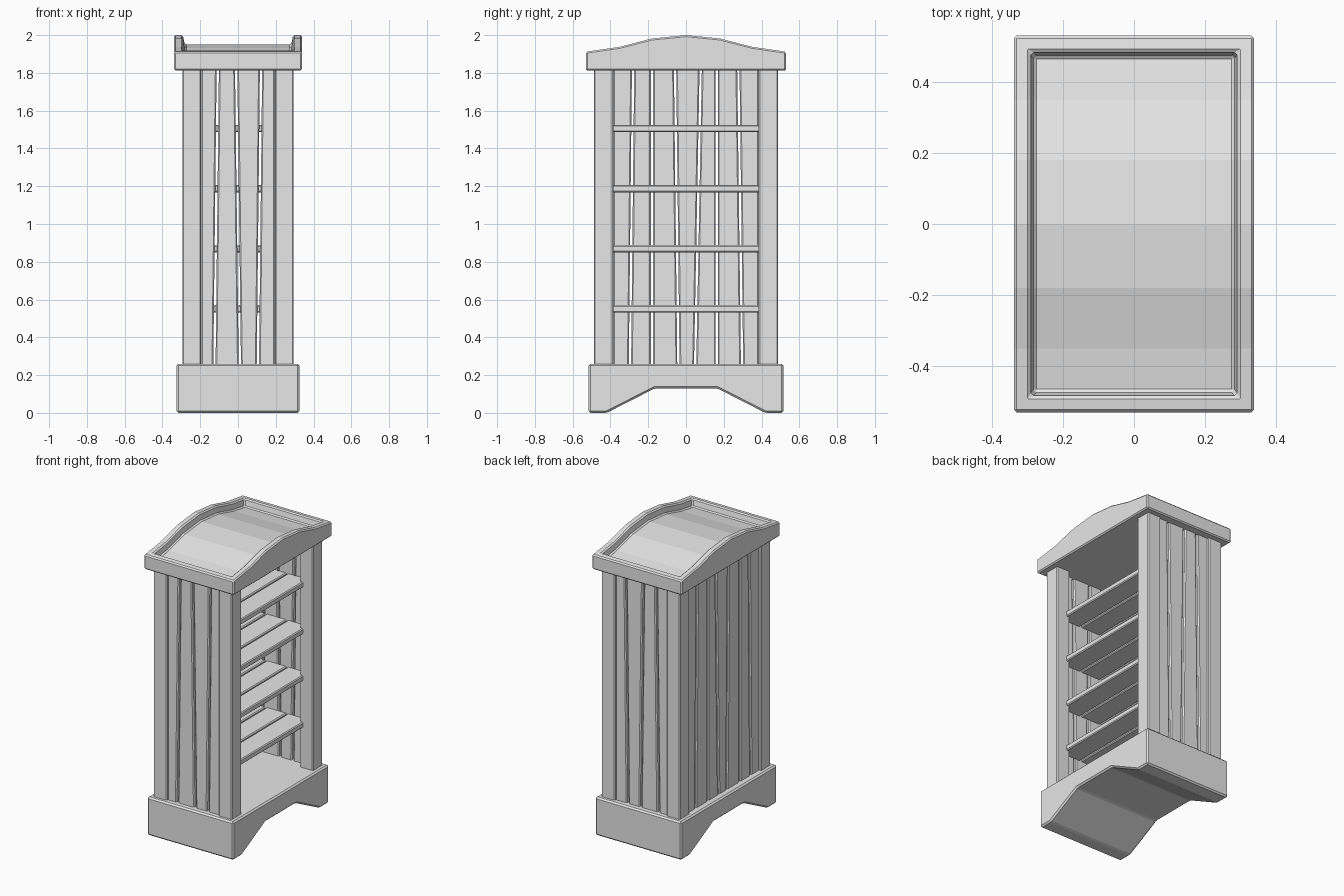
import bpy
import bmesh

cube = bpy.data.objects.get("Cube")
if cube:
    bpy.data.objects.remove(cube, do_unlink=True)

grey = bpy.data.materials.new("plain_grey")
grey.use_nodes = True
grey.diffuse_color = (0.8, 0.8, 0.8, 1)
grey.node_tree.nodes["Principled BSDF"].inputs["Base Color"].default_value = (0.8, 0.8, 0.8, 1)


def finish(name, bm, bevel):
    bmesh.ops.recalc_face_normals(bm, faces=bm.faces)
    mesh = bpy.data.meshes.new(name)
    bm.to_mesh(mesh)
    bm.free()
    mesh.materials.append(grey)
    obj = bpy.data.objects.new(name, mesh)
    bpy.context.collection.objects.link(obj)
    if bevel:
        mod = obj.modifiers.new("worn_edges", "BEVEL")
        mod.width = bevel
        mod.segments = 1
        mod.limit_method = "ANGLE"
        mod.angle_limit = 0.4
    return obj


def extrude(name, outline, offset, bevel):
    """Prism: a flat outline of 3D points swept along an offset."""
    bm = bmesh.new()
    face = bm.faces.new([bm.verts.new(p) for p in outline])
    swept = bmesh.ops.extrude_face_region(bm, geom=[face])["geom"]
    bmesh.ops.translate(bm, vec=offset, verts=[v for v in swept if isinstance(v, bmesh.types.BMVert)])
    return finish(name, bm, bevel)


def box(name, x, y, z, bevel):
    outline = [(x[0], y[0], z[0]), (x[1], y[0], z[0]), (x[1], y[1], z[0]), (x[0], y[1], z[0])]
    return extrude(name, outline, (0, 0, z[1] - z[0]), bevel)


def mirrored(half):
    """Complete a right-half (y, z) curve to run from -y to +y."""
    return [(-y, z) for y, z in reversed(half) if y > 0] + half


# Plinth with an arched underside
arch = mirrored([(0.165, 0.13), (0.42, 0), (0.515, 0)])
plinth = arch + [(0.515, 0.26), (-0.515, 0.26)]
extrude("plinth", [(-0.325, y, z) for y, z in plinth], (0.65, 0, 0), 0.01)

# Corner posts
for sx, side in ((-1, "back"), (1, "open")):
    for sy, end in ((-1, "front"), (1, "rear")):
        xs = sorted((sx * 0.195, sx * 0.295))
        ys = sorted((sy * 0.385, sy * 0.488))
        box(f"post_{side}_{end}", xs, ys, (0.24, 1.83), 0.006)

# Wall planks, with slightly leaning gaps given as (bottom, top)
LOW, HIGH, GAP = 0.24, 1.83, 0.006


def plank_wall(name, gaps, limit, point, offset):
    edges = [(-limit, -limit)] + gaps + [(limit, limit)]
    for i, (a, b) in enumerate(zip(edges, edges[1:])):
        corners = [(a[0] + GAP, LOW), (b[0] - GAP, LOW), (b[1] - GAP, HIGH), (a[1] + GAP, HIGH)]
        extrude(f"{name}_{i + 1}", [point(u, z) for u, z in corners], offset, 0.007)


end_gaps = [(-0.125, -0.107), (0.01, -0.01), (0.105, 0.122)]
plank_wall("front_plank", end_gaps, 0.202, lambda u, z: (u, -0.475, z), (0, 0.04, 0))
plank_wall("rear_plank", end_gaps, 0.202, lambda u, z: (u, 0.435, z), (0, 0.04, 0))
back_gaps = [(-0.297, -0.28), (-0.18, -0.18), (-0.04, -0.058),
             (0.048, 0.078), (0.163, 0.163), (0.297, 0.277)]
plank_wall("back_plank", back_gaps, 0.392, lambda u, z: (-0.28, u, z), (0.04, 0, 0))

# Slatted shelves
for s in range(4):
    z = 0.532 + s * 0.318
    for i in range(3):
        x = -0.25 + i * 0.16
        box(f"shelf_{s + 1}_slat_{i + 1}", (x, x + 0.15), (-0.44, 0.44), (z, z + 0.038), 0.006)

# Curved lid: a solid strip grid with its middle panel sunk below the rim
curve = [(0, 2.0), (0.18, 1.982), (0.35, 1.938), (0.53, 1.912)]


def crown(y):
    y = abs(y)
    for (y0, z0), (y1, z1) in zip(curve, curve[1:]):
        if y <= y1:
            return z0 + (z1 - z0) * (y - y0) / (y1 - y0)
    return curve[-1][1]


bm = bmesh.new()
SINK = 0.05
ys = [y for y, _ in mirrored([(0, 0), (0.18, 0), (0.35, 0), (0.485, 0), (0.53, 0)])]
xs = [-0.338, -0.292, 0.292, 0.338]
grid = [[bm.verts.new((x, y, crown(y))) for x in xs] for y in ys]
panel = []
for j in range(len(ys) - 1):
    for i in range(3):
        f = bm.faces.new((grid[j][i], grid[j][i + 1], grid[j + 1][i + 1], grid[j + 1][i]))
        if i == 1 and 0 < j < len(ys) - 2:
            panel.append(f)
rim = [e for e in bm.edges if e.is_boundary]
sides = bmesh.ops.extrude_edge_only(bm, edges=rim)["geom"]
for v in sides:
    if isinstance(v, bmesh.types.BMVert):
        v.co.z = 1.812
bmesh.ops.contextual_create(bm, geom=[e for e in sides if isinstance(e, bmesh.types.BMEdge) and e.is_boundary])
sunk = bmesh.ops.extrude_face_region(bm, geom=panel)["geom"]
bmesh.ops.delete(bm, geom=panel, context="FACES")
for v in sunk:
    if isinstance(v, bmesh.types.BMVert):
        v.co.z -= SINK
        v.co.x *= 0.965
        v.co.y *= 0.975 if abs(v.co.y) > 0.4 else 1
finish("lid", bm, 0.008)
